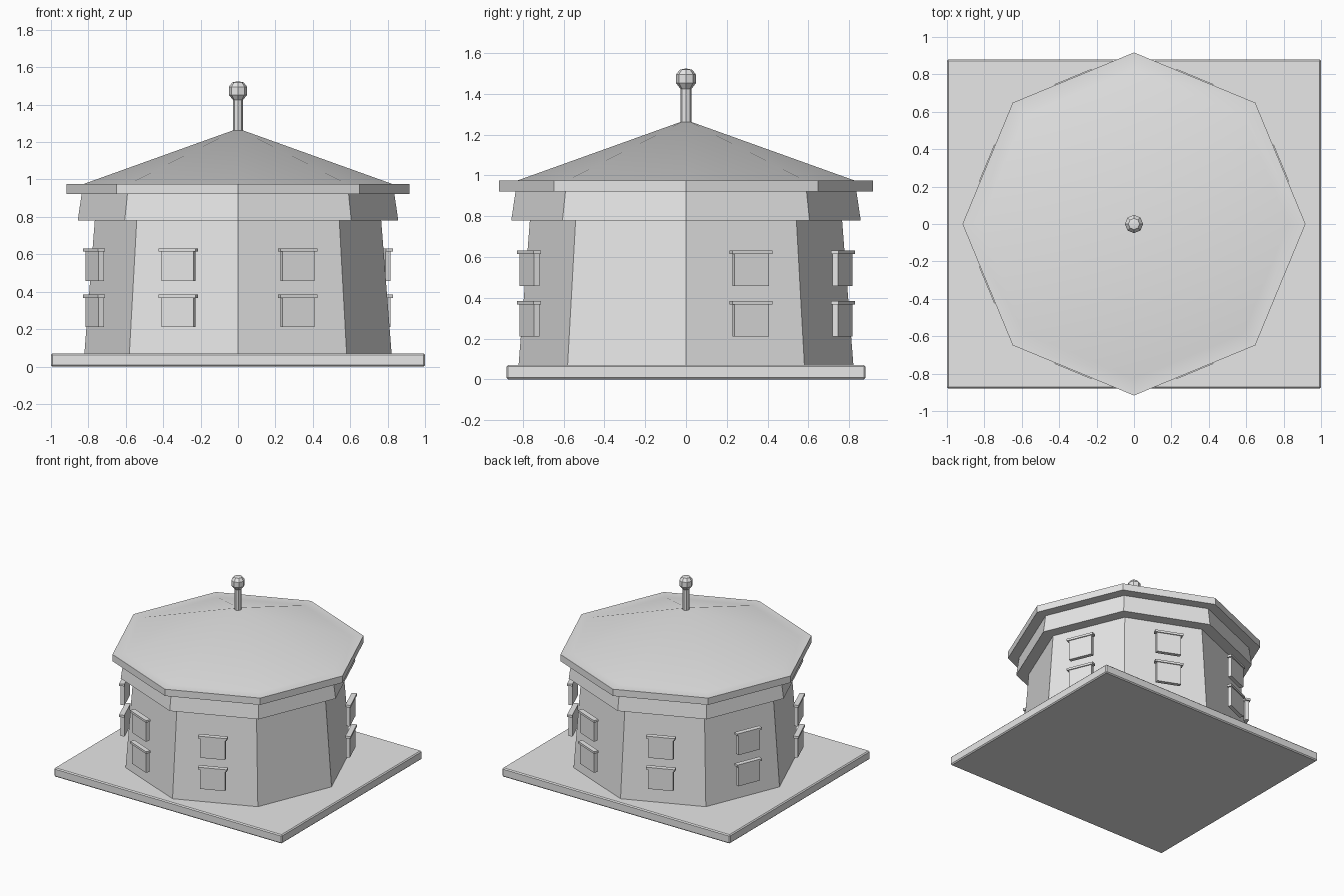
import bpy, bmesh, math
from mathutils import Matrix

if "Cube" in bpy.data.objects:
    bpy.data.objects.remove(bpy.data.objects["Cube"])

grey = bpy.data.materials.new("light_grey")
grey.diffuse_color = (0.8, 0.8, 0.8, 1)
grey.use_nodes = True
grey.node_tree.nodes["Principled BSDF"].inputs["Base Color"].default_value = grey.diffuse_color


def finish(name, bm, smooth=False):
    bmesh.ops.recalc_face_normals(bm, faces=bm.faces)
    mesh = bpy.data.meshes.new(name)
    bm.to_mesh(mesh)
    bm.free()
    mesh.materials.append(grey)
    ob = bpy.data.objects.new(name, mesh)
    bpy.context.collection.objects.link(ob)
    if smooth:
        bpy.ops.object.select_all(action='DESELECT')
        ob.select_set(True)
        bpy.context.view_layer.objects.active = ob
        bpy.ops.object.shade_smooth_by_angle(angle=math.radians(30))
    return ob


def octagon_stack(name, profile, smooth=False):
    """Eight-sided solid through (radius, height) pairs, corners on the axes."""
    bm = bmesh.new()
    rings = []
    for r, z in profile:
        if r == 0:
            rings.append([bm.verts.new((0, 0, z))] * 8)
        else:
            rings.append([bm.verts.new((r * math.cos(k * math.pi / 4),
                                        r * math.sin(k * math.pi / 4), z))
                          for k in range(8)])
    for low, high in zip(rings, rings[1:]):
        for k in range(8):
            j = (k + 1) % 8
            corners = [low[k], low[j], high[j], high[k]]
            bm.faces.new(list(dict.fromkeys(corners)))
    for ring in (rings[0], rings[-1]):
        if ring[0] is not ring[1]:
            bm.faces.new(ring)
    return finish(name, bm, smooth)


def box(bm, x0, x1, y0, y1, z0, z1, turn=0.0):
    m = (Matrix.Rotation(turn, 4, 'Z')
         @ Matrix.Translation(((x0 + x1) / 2, (y0 + y1) / 2, (z0 + z1) / 2))
         @ Matrix.Diagonal((x1 - x0, y1 - y0, z1 - z0, 1)))
    bmesh.ops.create_cube(bm, size=1, matrix=m)


# Ground slab with softened edges
bm = bmesh.new()
box(bm, -1, 1, -0.88, 0.88, 0, 0.07)
bmesh.ops.bevel(bm, geom=bm.edges[:], offset=0.008, segments=1, affect='EDGES')
finish("base_slab", bm)

# Tapered walls, cornice band and roof with eave
octagon_stack("walls", [(0.822, 0.06), (0.765, 0.79)])
octagon_stack("cornice", [(0.857, 0.78), (0.835, 0.93)])
octagon_stack("roof", [(0.917, 0.922), (0.917, 0.976), (0.825, 0.976), (0, 1.272)], True)

# Finial rod and ball
octagon_stack("finial_rod", [(0.027, 1.25), (0.027, 1.45)])
octagon_stack("finial_ball", [(0.027, 1.425), (0.049, 1.453), (0.049, 1.495),
                              (0.03, 1.519), (0, 1.525)], True)

# Two rows of windows with lintels on every wall except the front right one
for k in range(7):
    turn = math.radians(22.5 + 45 * k)
    for row, z in (("lower", 0.21), ("upper", 0.457)):
        bm = bmesh.new()
        box(bm, 0.815, 0.845, -0.092, 0.092, z, z + 0.157, turn)
        finish(f"{row}_window_{k + 1}", bm)
        bm = bmesh.new()
        box(bm, 0.814, 0.853, -0.106, 0.106, z + 0.157, z + 0.174, turn)
        finish(f"{row}_lintel_{k + 1}", bm)
